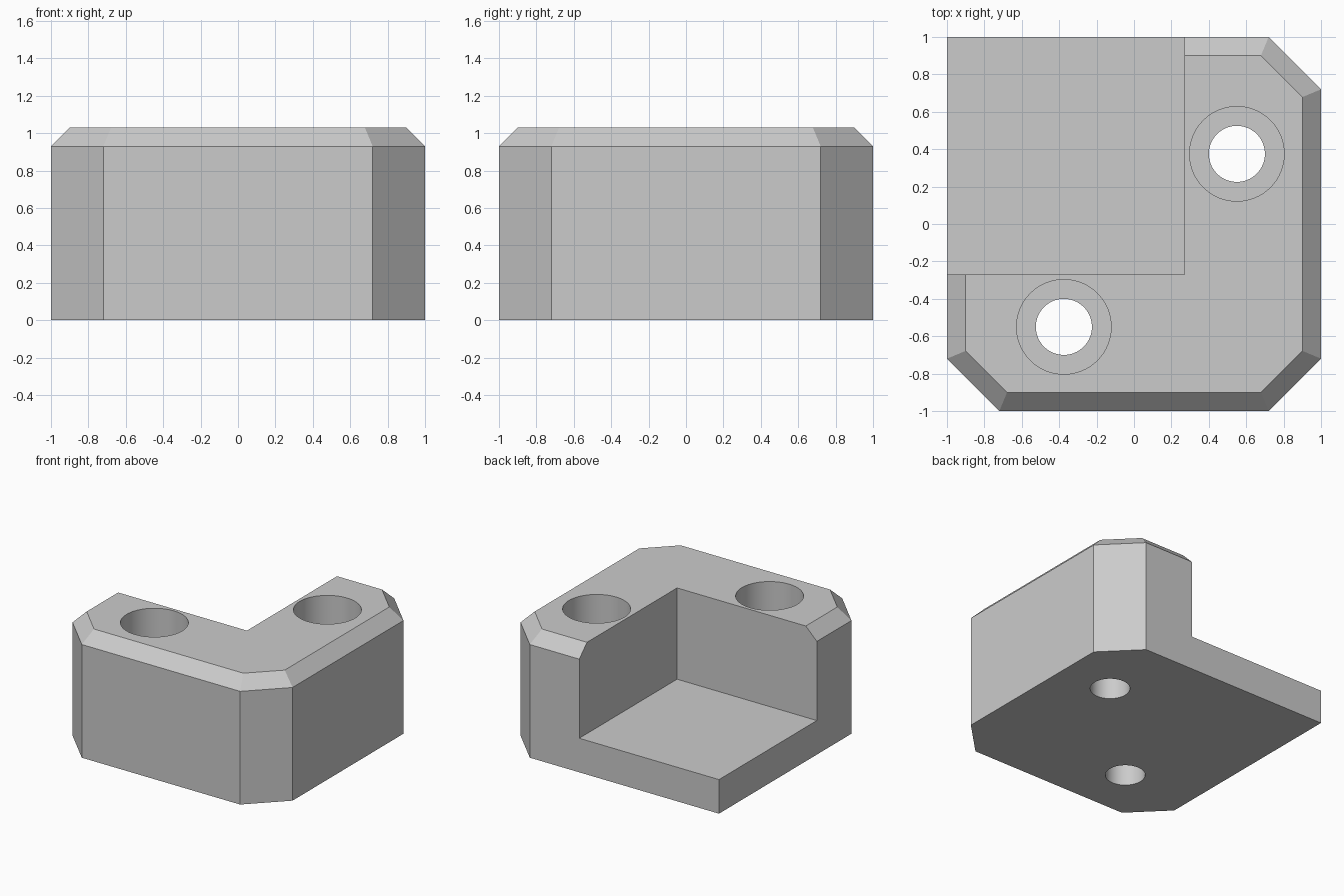
import bpy
import bmesh
import math

if "Cube" in bpy.data.objects:
    bpy.data.objects.remove(bpy.data.objects["Cube"], do_unlink=True)

HEIGHT = 1.03
BEVEL = 0.1        # chamfer round the top edge
FLAT = 0.72        # where the corner cuts begin
FLOOR = 0.28       # thickness of the base plate
WALL = 0.27        # inner faces of the two walls

grey = bpy.data.materials.new("plain_grey")
grey.use_nodes = True
grey.diffuse_color = (0.6, 0.6, 0.6, 1)
grey.node_tree.nodes["Principled BSDF"].inputs["Base Color"].default_value = (0.6, 0.6, 0.6, 1)


def outline(inset):
    """Square plan with three cut corners, moved inwards by inset."""
    e = 1 - inset
    f = FLAT - inset * (math.sqrt(2) - 1)
    return [(-e, e), (-e, -f), (-f, -e), (f, -e), (e, -f), (e, f), (f, e)]


def loft(name, levels):
    """Closed solid through a stack of (outline, height) sections."""
    bm = bmesh.new()
    rings = [[bm.verts.new((x, y, z)) for x, y in pts] for pts, z in levels]
    for low, high in zip(rings, rings[1:]):
        n = len(low)
        for i in range(n):
            j = (i + 1) % n
            bm.faces.new((low[i], low[j], high[j], high[i]))
    bm.faces.new(rings[0][::-1])
    bm.faces.new(rings[-1])
    bmesh.ops.recalc_face_normals(bm, faces=bm.faces)
    mesh = bpy.data.meshes.new(name)
    bm.to_mesh(mesh)
    bm.free()
    mesh.materials.append(grey)
    obj = bpy.data.objects.new(name, mesh)
    bpy.context.collection.objects.link(obj)
    return obj


def circle(cx, cy, r, n=64):
    return [(cx + r * math.cos(2 * math.pi * i / n),
             cy + r * math.sin(2 * math.pi * i / n)) for i in range(n)]


# Chamfered block
block = loft("corner_bracket", [(outline(0), 0), (outline(0), HEIGHT - BEVEL),
                                (outline(BEVEL), HEIGHT)])

# Open pocket at the back right corner
pocket = [(-1.5, -WALL), (WALL, -WALL), (WALL, 1.5), (-1.5, 1.5)]
cutters = [loft("pocket_cutter", [(pocket, FLOOR), (pocket, 1.5)])]

# Stepped bolt holes, one in each wall
for cx, cy in ((0.55, 0.375), (-0.375, -0.55)):
    bolt, head = circle(cx, cy, 0.15), circle(cx, cy, 0.253)
    cutters.append(loft("bolt_hole_cutter", [(bolt, -0.5), (bolt, FLOOR),
                                             (head, FLOOR), (head, 1.5)]))

# Cut, then remove the cutters
bpy.ops.object.select_all(action="DESELECT")
bpy.context.view_layer.objects.active = block
block.select_set(True)
for cutter in cutters:
    cutter.hide_render = True
    mod = block.modifiers.new("cut", "BOOLEAN")
    mod.operation = "DIFFERENCE"
    mod.solver = "EXACT"
    mod.object = cutter
    bpy.ops.object.modifier_apply(modifier=mod.name)
    bpy.data.objects.remove(cutter, do_unlink=True)

# Round holes smooth, all other edges sharp
bpy.ops.object.shade_smooth_by_angle(angle=math.radians(20))
